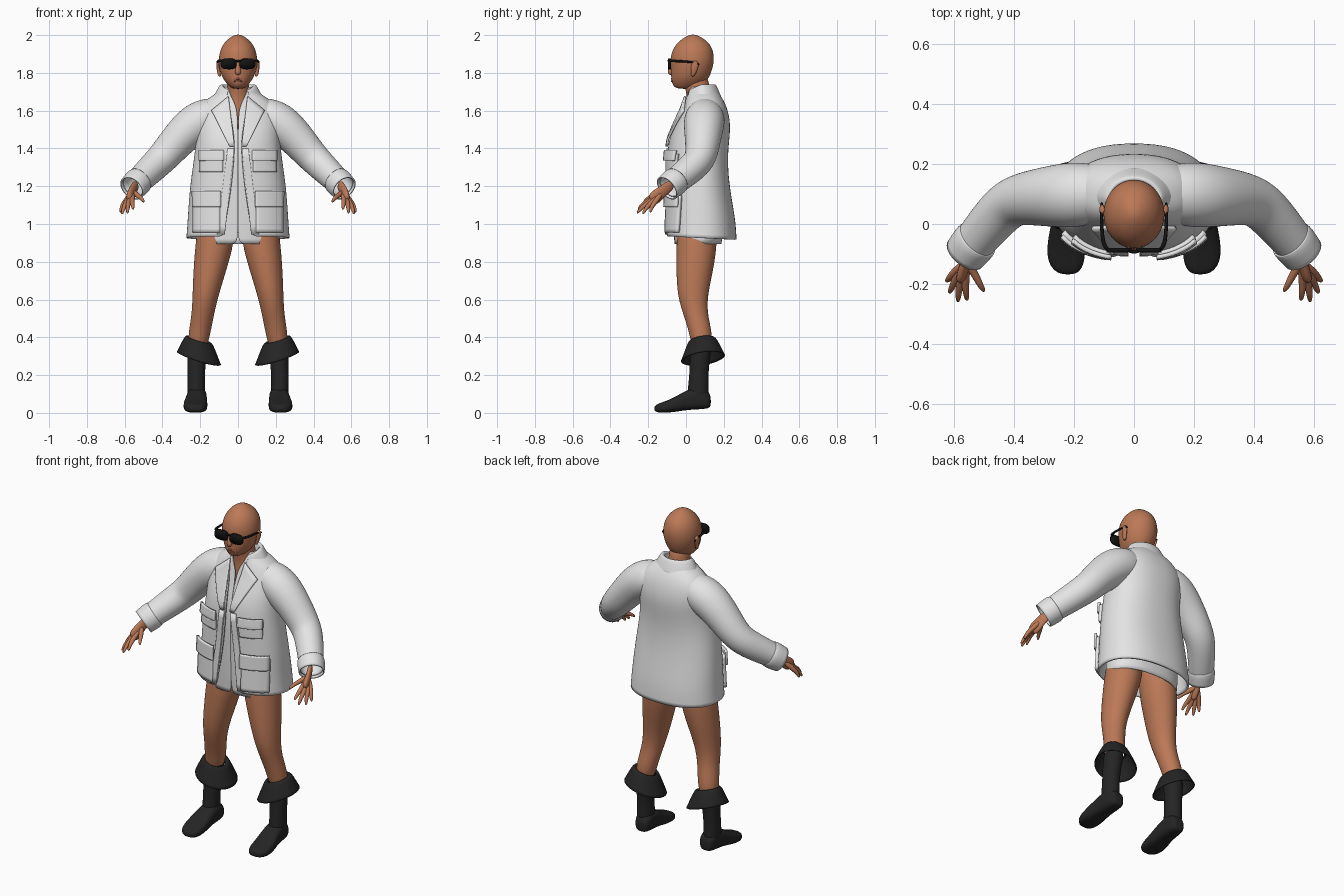
import bpy, bmesh
from math import sin, cos, asin, pi, copysign
from mathutils import Vector as V

if "Cube" in bpy.data.objects:
    bpy.data.objects.remove(bpy.data.objects["Cube"])


def material(name, rgb):
    m = bpy.data.materials.new(name)
    m.use_nodes = True
    m.diffuse_color = (*rgb, 1)
    m.node_tree.nodes["Principled BSDF"].inputs["Base Color"].default_value = (*rgb, 1)
    return m


SKIN = material("brown skin", (0.5, 0.19, 0.095))
LIP = material("lip brown", (0.38, 0.13, 0.07))
CLOTH = material("off white cloth", (0.78, 0.78, 0.78))
LEATHER = material("black leather", (0.018, 0.018, 0.018))
PLASTIC = material("black plastic", (0.006, 0.006, 0.006))


def power(t, p):
    return copysign(abs(t) ** (2 / p), t)


def ring(c, u, v, n=24, p=2, start=0.0):
    """Superellipse around c; starts at -v and may leave a gap there."""
    c, u, v = V(c), V(u), V(v)
    steps = n if start == 0 else n - 1
    out = []
    for i in range(n):
        t = start + (2 * pi - 2 * start) * i / steps
        out.append(c + u * power(sin(t), p) - v * power(cos(t), p))
    return out


def loft(name, rows, mat, closed=True, caps=True, mirror=False, subd=2, thick=0):
    """Skin a list of equal-length rows of points."""
    bm = bmesh.new()
    vs = [[bm.verts.new(p) for p in r] for r in rows]
    n = len(rows[0])
    for a, b in zip(vs, vs[1:]):
        for i in range(n if closed else n - 1):
            j = (i + 1) % n
            bm.faces.new((a[i], a[j], b[j], b[i]))
    if closed and caps:
        bm.faces.new(vs[0])
        bm.faces.new(vs[-1])
    bmesh.ops.recalc_face_normals(bm, faces=bm.faces)
    me = bpy.data.meshes.new(name)
    bm.to_mesh(me)
    bm.free()
    me.materials.append(mat)
    for f in me.polygons:
        f.use_smooth = True
    ob = bpy.data.objects.new(name, me)
    bpy.context.collection.objects.link(ob)
    if mirror:
        m = ob.modifiers.new("Mirror", "MIRROR")
        m.use_mirror_merge = False
    if subd:
        s = ob.modifiers.new("Smooth", "SUBSURF")
        s.levels = s.render_levels = subd
    if thick:
        s = ob.modifiers.new("Thickness", "SOLIDIFY")
        s.thickness, s.offset = thick, 0
    return ob


def tube(name, pts, mat, ref=(0, 1, 0), n=16, flat=1.0, **kw):
    """Loft round sections (x, y, z, radius) along a path."""
    rows = []
    for i, (x, y, z, r) in enumerate(pts):
        a, b = pts[max(i - 1, 0)], pts[min(i + 1, len(pts) - 1)]
        d = (V(b[:3]) - V(a[:3])).normalized()
        u = d.cross(V(ref)).normalized()
        rows.append(ring((x, y, z), u * r, d.cross(u) * r * flat, n))
    return loft(name, rows, mat, **kw)


def stack(name, table, mat, n=24, **kw):
    """Loft level sections (z, half width, front y, back y)."""
    return loft(name, [ring((0, (f + b) / 2, z), (w, 0, 0), (0, (b - f) / 2, 0), n)
                       for z, w, f, b in table], mat, **kw)


# Head, neck and chest
stack("head", [(1.715, .03, -.05, .03), (1.735, .053, -.071, .09), (1.76, .074, -.078, .112),
               (1.79, .09, -.08, .13), (1.83, .10, -.08, .143), (1.87, .104, -.084, .15),
               (1.92, .096, -.075, .145), (1.96, .074, -.046, .122), (1.988, .042, -.01, .085),
               (2.003, .012, .022, .05)], SKIN)
stack("neck", [(1.5, .13, -.01, .16), (1.6, .10, 0, .15), (1.66, .066, .005, .14),
               (1.7, .058, 0, .125), (1.8, .058, -.02, .12)], SKIN)
tube("nose", [(0, -.074, 1.86, .009), (0, -.079, 1.83, .011), (0, -.084, 1.805, .017),
              (0, -.076, 1.79, .012)], SKIN, ref=(1, 0, 0))
for lip, z in (("upper_lip", 1.768), ("lower_lip", 1.756)):
    tube(lip, [(-.026, -.068, z, .003), (0, -.078, z, .007), (.026, -.068, z, .003)],
         LIP, ref=(0, 0, 1), n=8)
loft("ears", [ring((x, y, z), (.009, 0, 0), (0, r, 0), 12) for x, y, z, r in
              ((.096, .035, 1.78, .008), (.101, .04, 1.80, .014), (.106, .046, 1.83, .021),
               (.107, .048, 1.85, .02), (.103, .045, 1.865, .01))], SKIN, mirror=True)

# Sunglasses
loft("lenses", [ring((.05, y, 1.848), (.042, 0, 0), (0, 0, .029), 24, 3)
                for y in (-.094, -.08)], PLASTIC, mirror=True, subd=0)
tube("bridge", [(-.02, -.09, 1.862, .006), (0, -.094, 1.864, .006), (.02, -.09, 1.862, .006)],
     PLASTIC, n=8, ref=(0, 0, 1))
tube("temples", [(.085, -.086, 1.865, .009), (.104, -.07, 1.864, .008), (.108, 0, 1.86, .006),
                 (.108, .05, 1.856, .006), (.107, .075, 1.84, .005)],
     PLASTIC, n=8, ref=(0, 0, 1), mirror=True, subd=1)

# Jacket and shirt levels: z, half width, front y, back y, half opening
JACKET = [(.935, .268, -.102, .262, .075), (1.0, .262, -.10, .258, .066),
          (1.1, .256, -.095, .242, .05), (1.22, .246, -.092, .222, .032),
          (1.35, .226, -.095, .214, .02), (1.45, .216, -.085, .224, .018),
          (1.53, .22, -.052, .23, .03), (1.61, .205, -.015, .214, .045),
          (1.66, .16, .002, .19, .052), (1.70, .09, .012, .16, .055)]
SHIRT = [(.895, .218, -.058, .185, 0), (1.0, .222, -.065, .2, 0), (1.2, .215, -.07, .19, 0),
         (1.4, .195, -.075, .19, 0), (1.53, .19, -.035, .2, .001), (1.62, .16, -.012, .18, .006),
         (1.67, .1, -.003, .165, .035), (1.725, .07, .01, .145, .055)]
POWER = 2.3


def garment(name, table, thick):
    rows = []
    for z, w, f, b, gap in table:
        start = max(asin((gap / w) ** (POWER / 2)), .001)
        row = ring((0, (f + b) / 2, z), (w, 0, 0), (0, (b - f) / 2, 0), 44, POWER, start)
        if z < .97:          # hem drops toward the back
            row = [p - V((0, 0, .05 * (p.y - f) * (z > .9))) for p in row]
        rows.append(row)
    return loft(name, rows, CLOTH, closed=False, thick=thick)


garment("jacket_body", JACKET, .012)
garment("shirt", SHIRT, .006)


def front_y(x, z, grow):
    """Front surface of the jacket, pushed outward by grow."""
    for a, b in zip(JACKET, JACKET[1:]):
        if z <= b[0]:
            break
    t = (z - a[0]) / (b[0] - a[0])
    w, f, bk = (a[i] + (b[i] - a[i]) * t for i in (1, 2, 3))
    w, f = w + grow, f - grow
    q = max(0, 1 - (x / w) ** POWER) ** (1 / POWER)
    return (f + bk) / 2 - (bk - f) / 2 * q


def patch(name, corners, grow, thick, n=10):
    """Cloth panel hugging the jacket front; corners run around as (x, z)."""
    a, b, c, d = (V(p) for p in corners)
    rows = []
    for i in range(n + 1):
        l, r = a.lerp(d, i / n), b.lerp(c, i / n)
        pts = [l.lerp(r, j / n) for j in range(n + 1)]
        rows.append([V((p.x, front_y(p.x, p.y, grow), p.y)) for p in pts])
    loft(name, rows, CLOTH, closed=False, mirror=True, subd=0, thick=thick)


def panel(name, x0, x1, z0, z1, grow, thick):
    patch(name, [(x0, z1), (x1, z1), (x1, z0), (x0, z0)], grow, thick)


# Pockets, plackets and lapels
panel("chest_pockets", .08, .2, 1.275, 1.37, .012, .018)
panel("chest_pocket_flaps", .075, .205, 1.335, 1.39, .024, .014)
panel("hip_pockets", .095, .235, .955, 1.15, .012, .018)
panel("hip_pocket_flaps", .09, .24, 1.09, 1.175, .024, .014)
patch("plackets", [(.02, 1.4), (.055, 1.4), (.11, .945), (.07, .945)], .008, .008)
patch("lapels", [(.05, 1.675), (.14, 1.6), (.045, 1.41), (.018, 1.41)], .014, .012)


# Collar: stand, fold and fall
def collar_row(rx, ry, cy, z, dip):
    row = []
    for i in range(25):
        t = .6 + (2 * pi - 1.2) * i / 24
        row.append((rx * sin(t), cy - ry * cos(t), z - dip * max(0, cos(t))))
    return row


loft("collar", [collar_row(.075, .062, .08, 1.67, .02), collar_row(.077, .064, .08, 1.72, .03),
                collar_row(.086, .07, .08, 1.742, .035), collar_row(.1, .08, .082, 1.725, .04),
                collar_row(.132, .1, .086, 1.665, .05)],
     CLOTH, closed=False, thick=.008)

# Sleeves and cuffs
tube("sleeves", [(.09, .1, 1.58, .085), (.16, .1, 1.565, .105), (.23, .095, 1.53, .108),
                 (.31, .09, 1.455, .095), (.385, .082, 1.365, .084), (.43, .058, 1.32, .079),
                 (.49, -.01, 1.262, .073), (.555, -.09, 1.2, .064)],
     CLOTH, mirror=True, caps=False, thick=.006)
tube("sleeve_cuffs", [(.52, -.05, 1.232, .07), (.53, -.06, 1.223, .075), (.562, -.1, 1.19, .069)],
     CLOTH, mirror=True, caps=False, thick=.008)

# Hands: palm plus five fingers
tube("palms", [(.535, -.07, 1.215, .03), (.556, -.115, 1.18, .03), (.567, -.155, 1.148, .038),
               (.576, -.187, 1.12, .034)], SKIN, ref=(1, 0, -.4), flat=.5, mirror=True)
FINGERS = {"little": ((.603, -.165, 1.113), (.625, -.19, 1.06)),
           "ring": ((.594, -.183, 1.112), (.615, -.23, 1.05)),
           "middle": ((.58, -.195, 1.115), (.586, -.26, 1.055)),
           "index": ((.562, -.195, 1.125), (.555, -.255, 1.075)),
           "thumb": ((.53, -.165, 1.15), (.497, -.226, 1.115))}
for finger, (knuckle, tip) in FINGERS.items():
    k, t = V(knuckle), V(tip)
    w = V((.556, -.125, 1.172))
    mid = k.lerp(t, .55) + V((0, -.004, .006))
    tube(finger + "_fingers", [(*w, .016), (*k, .0145), (*mid, .0115), (*t, .007)],
         SKIN, ref=(1, 0, 0), n=8, mirror=True)


def limb(name, table, mat, **kw):
    """Loft level sections (z, centre x, centre y, x radius, y radius)."""
    loft(name, [ring((x, y, z), (a, 0, 0), (0, b, 0)) for z, x, y, a, b in table],
         mat, mirror=True, **kw)


# Legs
limb("legs", [(1.05, .11, .06, .095, .10), (.9, .122, .058, .104, .11), (.75, .15, .046, .087, .098),
              (.62, .172, .034, .069, .08), (.52, .186, .05, .059, .064),
              (.42, .205, .08, .059, .061), (.33, .215, .083, .048, .05)], SKIN)

# Boots
limb("boot_shafts", [(.39, .208, .083, .06, .06), (.3, .218, .074, .051, .054),
                     (.2, .222, .068, .046, .05), (.12, .222, .064, .047, .056),
                     (.06, .22, .064, .046, .058)], LEATHER)
loft("boot_feet", [ring((x, y, (lo + hi) / 2), (w, 0, 0), (0, 0, (hi - lo) / 2), 24, 2.8)
                   for y, x, w, lo, hi in
                   ((.132, .215, .025, .035, .085), (.118, .215, .045, .022, .12),
                    (.06, .217, .053, .018, .14), (0, .22, .055, .015, .12),
                    (-.06, .225, .064, .004, .082), (-.12, .226, .063, 0, .058),
                    (-.155, .222, .046, .003, .046), (-.168, .22, .02, .012, .034))],
     LEATHER, mirror=True)


def tilted(x, y, z, r):
    return ring((x, y, z), (r, 0, r * .3), (0, r, r * .14))


loft("boot_cuffs", [tilted(.207, .082, .375, .054), tilted(.207, .085, .396, .066),
                    tilted(.207, .088, .345, .09), tilted(.207, .09, .288, .115)],
     LEATHER, caps=False, mirror=True, thick=.006)
